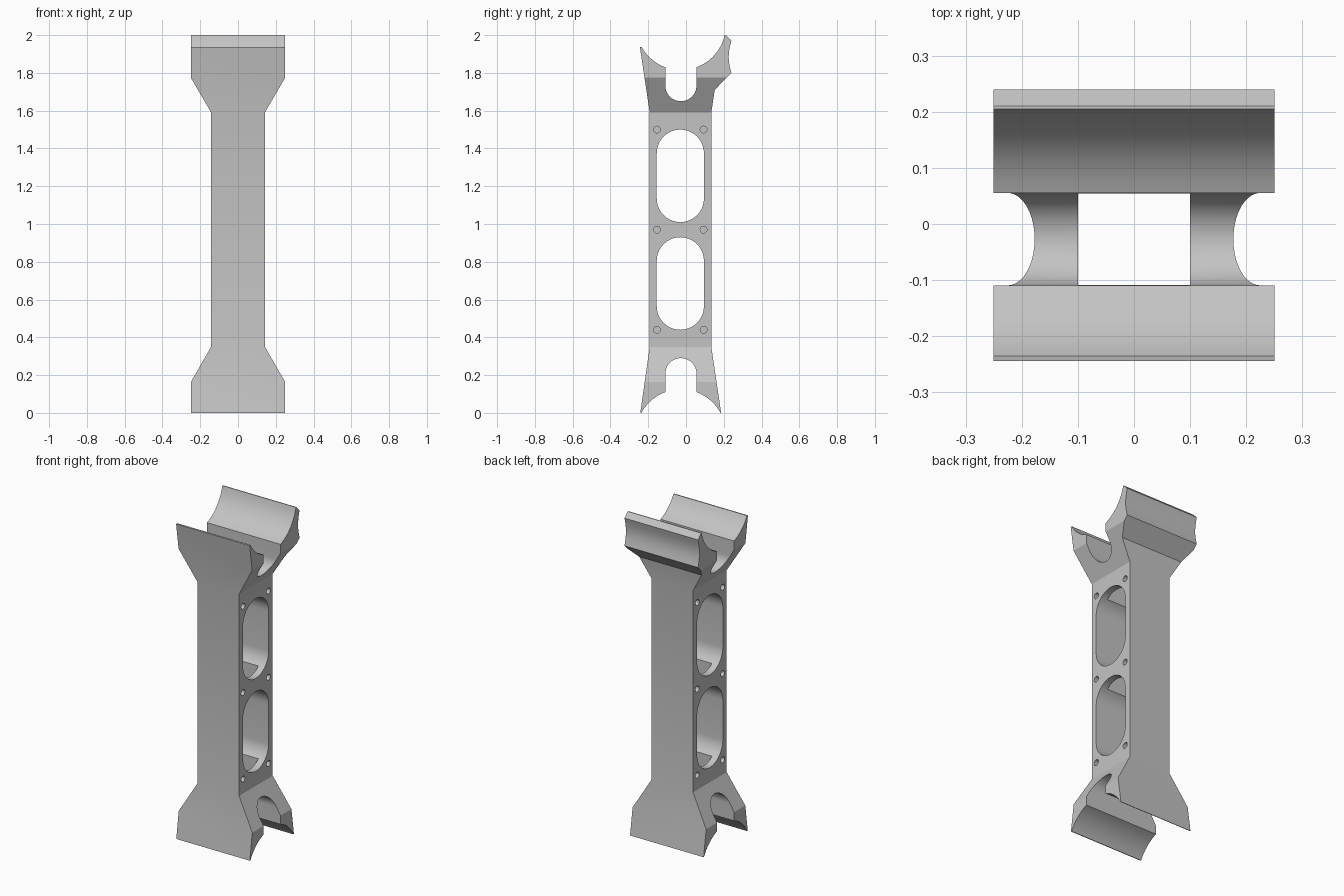
import bpy, bmesh
from math import sin, cos, pi, radians, atan2

if "Cube" in bpy.data.objects:
    bpy.data.objects.remove(bpy.data.objects["Cube"], do_unlink=True)

grey = bpy.data.materials.new("light grey")
grey.use_nodes = True
grey.diffuse_color = (0.55, 0.55, 0.55, 1)
grey.node_tree.nodes["Principled BSDF"].inputs["Base Color"].default_value = (0.55, 0.55, 0.55, 1)

MID = -0.027       # centre line of the column in y
SLOT = 0.0825      # half width of the slots


def prism(name, outline, axis, low, high):
    """Extrude a closed outline along x (y, z points) or y (x, z points)."""
    bm = bmesh.new()
    place = (lambda a, b: (low, a, b)) if axis == "x" else (lambda a, b: (a, low, b))
    face = bm.faces.new([bm.verts.new(place(a, b)) for a, b in outline])
    move = (high - low, 0, 0) if axis == "x" else (0, high - low, 0)
    new = bmesh.ops.extrude_face_region(bm, geom=[face])["geom"]
    bmesh.ops.translate(bm, vec=move, verts=[v for v in new if isinstance(v, bmesh.types.BMVert)])
    bmesh.ops.recalc_face_normals(bm, faces=bm.faces)
    mesh = bpy.data.meshes.new(name)
    bm.to_mesh(mesh)
    bm.free()
    mesh.materials.append(grey)
    obj = bpy.data.objects.new(name, mesh)
    bpy.context.collection.objects.link(obj)
    return obj


def arc(y, z, r, start, end, steps=20):
    return [(y + r * cos(start + (end - start) * i / steps),
             z + r * sin(start + (end - start) * i / steps)) for i in range(steps + 1)]


def saddle(zc, p, q):
    """Concave cradle arc between two points."""
    return arc(MID, zc, 0.238, atan2(p[1] - zc, p[0] - MID), atan2(q[1] - zc, q[0] - MID), 10)


def combine(target, tool, operation):
    mod = target.modifiers.new("cut", "BOOLEAN")
    mod.operation, mod.solver, mod.object = operation, "EXACT", tool
    bpy.context.view_layer.objects.active = target
    bpy.ops.object.modifier_apply(modifier=mod.name)
    bpy.data.objects.remove(tool, do_unlink=True)


# Side profile, starting at the lower front tip
left, right = MID - SLOT, MID + SLOT
profile = [(-0.242, 0.0)]
profile += saddle(-0.113, (-0.238, 0.0), (left, 0.11))
profile += arc(MID, 0.2075, SLOT, pi, 0)
profile += saddle(-0.113, (right, 0.11), (0.182, 0.0))
profile += [(0.186, 0.0), (0.134, 0.35), (0.134, 1.59), (0.152, 1.71)]
# Hollowed back edge of the tall upper lip
profile += [(0.24 - 0.014 * sin(pi * i / 10), 1.80 + 0.17 * i / 10) for i in range(11)]
profile += [(0.21, 2.0)]
profile += saddle(2.053, (0.205, 2.0), (right, 1.83))
profile += arc(MID, 1.7325, SLOT, 0, -pi)
profile += saddle(2.053, (left, 1.83), (-0.238, 1.936))
profile += [(-0.244, 1.936), (-0.192, 1.59), (-0.192, 0.35)]
column = prism("column", profile, "x", -0.4, 0.4)

# Front outline: slim shaft with flared ends
half = [(0.25, -0.1), (0.25, 0.163), (0.142, 0.35), (0.142, 1.59), (0.25, 1.775), (0.25, 2.1)]
outline = half + [(-x, z) for x, z in reversed(half)]
combine(column, prism("flare_cutter", outline, "y", -0.5, 0.5), "INTERSECT")

# Long channel joining the two slots
box = [(-0.1, 0.2), (0.1, 0.2), (0.1, 1.74), (-0.1, 1.74)]
combine(column, prism("channel_cutter", box, "y", left + 0.001, right - 0.001), "DIFFERENCE")

# Rounded side windows
for bottom in (0.44, 1.01):
    window = arc(-0.03, bottom + 0.125, 0.125, pi, 2 * pi) + arc(-0.03, bottom + 0.365, 0.125, 0, pi)
    combine(column, prism("window_cutter", window, "x", -0.5, 0.5), "DIFFERENCE")

# Blind screw holes on both sides
for side in (-1, 1):
    for y in (-0.154, 0.093):
        for z in (0.44, 0.97, 1.5):
            circle = arc(y, z, 0.018, 0, 2 * pi, 16)[:-1]
            low, high = sorted((side * 0.1, side * 0.2))
            combine(column, prism("hole_cutter", circle, "x", low, high), "DIFFERENCE")

# Smooth curved walls, keep edges crisp
bpy.ops.object.select_all(action="DESELECT")
column.select_set(True)
bpy.context.view_layer.objects.active = column
bpy.ops.object.shade_smooth_by_angle(angle=radians(25))
